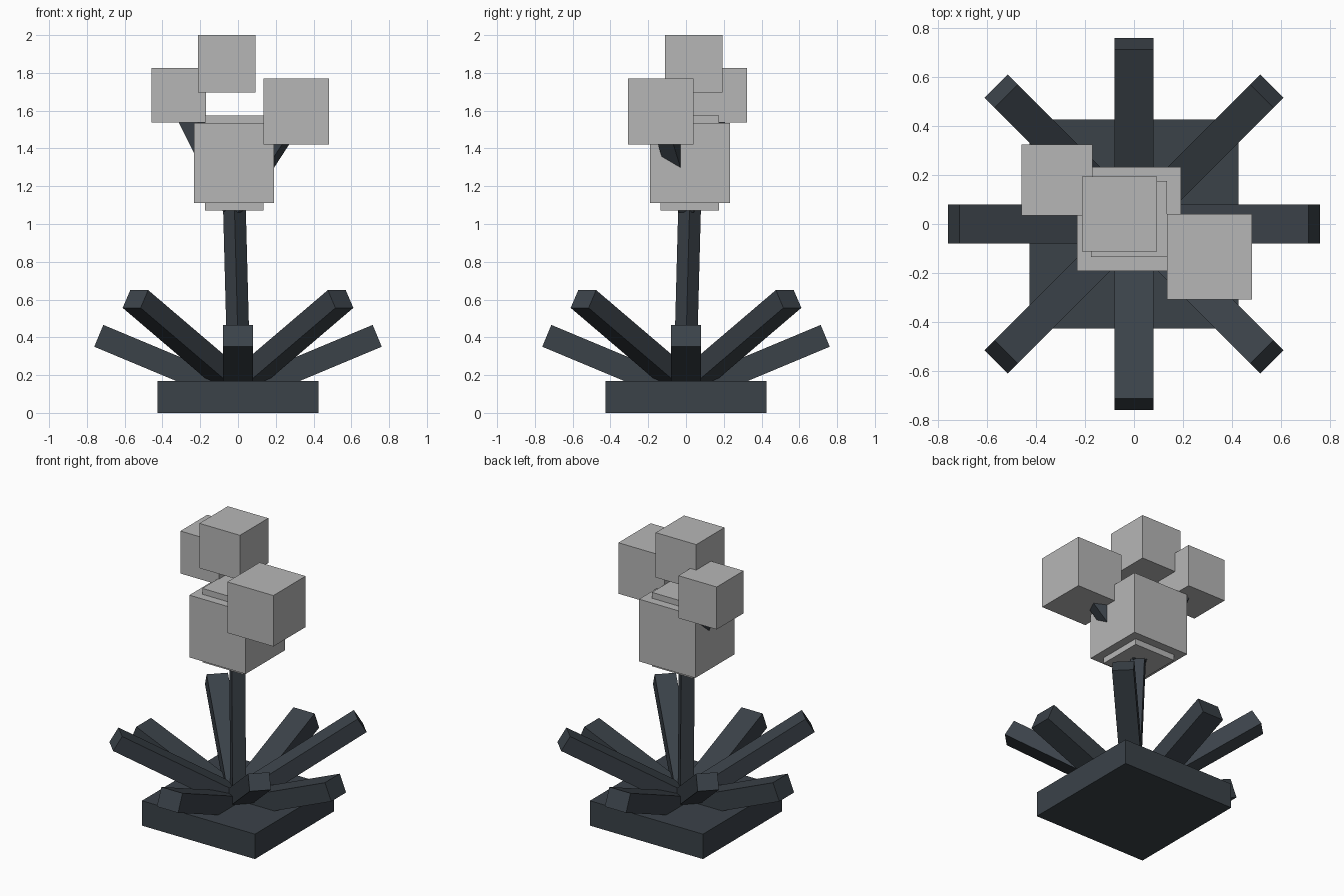
import bpy
import bmesh
from math import cos, sin, radians
from mathutils import Vector, Matrix

if "Cube" in bpy.data.objects:
    bpy.data.objects.remove(bpy.data.objects["Cube"], do_unlink=True)


def material(name, rgb):
    mat = bpy.data.materials.new(name)
    mat.use_nodes = True
    colour = (*rgb, 1.0)
    mat.diffuse_color = colour
    mat.node_tree.nodes["Principled BSDF"].inputs["Base Color"].default_value = colour
    return mat


slate = material("dark_slate", (0.043, 0.054, 0.066))
grey = material("light_grey", (0.47, 0.47, 0.47))


def add_cube(name, matrix, mat):
    bm = bmesh.new()
    bmesh.ops.create_cube(bm, size=1.0, matrix=matrix)
    mesh = bpy.data.meshes.new(name)
    bm.to_mesh(mesh)
    bm.free()
    mesh.materials.append(mat)
    obj = bpy.data.objects.new(name, mesh)
    bpy.context.collection.objects.link(obj)
    return obj


def block(name, centre, size, mat):
    scale = Matrix.Diagonal((*size, 1.0))
    return add_cube(name, Matrix.Translation(centre) @ scale, mat)


def bar(name, start, end, width, thickness, mat):
    """Square-ended bar between two points, its width kept horizontal."""
    start, end = Vector(start), Vector(end)
    along = end - start
    side = Vector((0, 0, 1)).cross(along).normalized()
    up = along.cross(side).normalized()
    frame = Matrix((along, side * width, up * thickness)).transposed().to_4x4()
    return add_cube(name, Matrix.Translation((start + end) / 2) @ frame, mat)


# Base slab
block("base", (0, 0, 0.085), (0.854, 0.854, 0.17), slate)

# Eight leaves: low wide ones on the axes, steeper narrow ones between
for i in range(8):
    a = radians(45 * i)
    if i % 2 == 0:
        name, reach, low, high, width, thick = "low_leaf", 0.737, 0.10, 0.408, 0.16, 0.125
    else:
        name, reach, low, high, width, thick = "high_leaf", 0.768, 0.14, 0.603, 0.134, 0.11
    bar(f"{name}_{i // 2 + 1}", (0, 0, low),
        (reach * cos(a), reach * sin(a), high), width, thick, slate)

# Stem, leaning slightly
fork = (-0.019, 0.019, 1.09)
bar("stem", (0.007, -0.007, 0.1), fork, 0.085, 0.085, slate)

# Main flower head and the core showing above and below it
block("flower_head", (-0.021, 0.021, 1.323), (0.425, 0.425, 0.425), grey)
block("flower_core", (-0.021, 0.021, 1.323), (0.31, 0.31, 0.505), grey)

# Blossoms, two of them carried by branches
blossoms = [
    ("left_blossom", (0.309, -0.134, 1.595), 0.348, True),
    ("right_blossom", (-0.314, 0.179, 1.682), 0.29, True),
    ("top_blossom", (-0.06, 0.041, 1.848), 0.306, False),
]
for name, centre, size, has_branch in blossoms:
    block(name, centre, (size, size, size), grey)
    if has_branch:
        bar(name + "_branch", fork, centre, 0.09, 0.1, slate)
